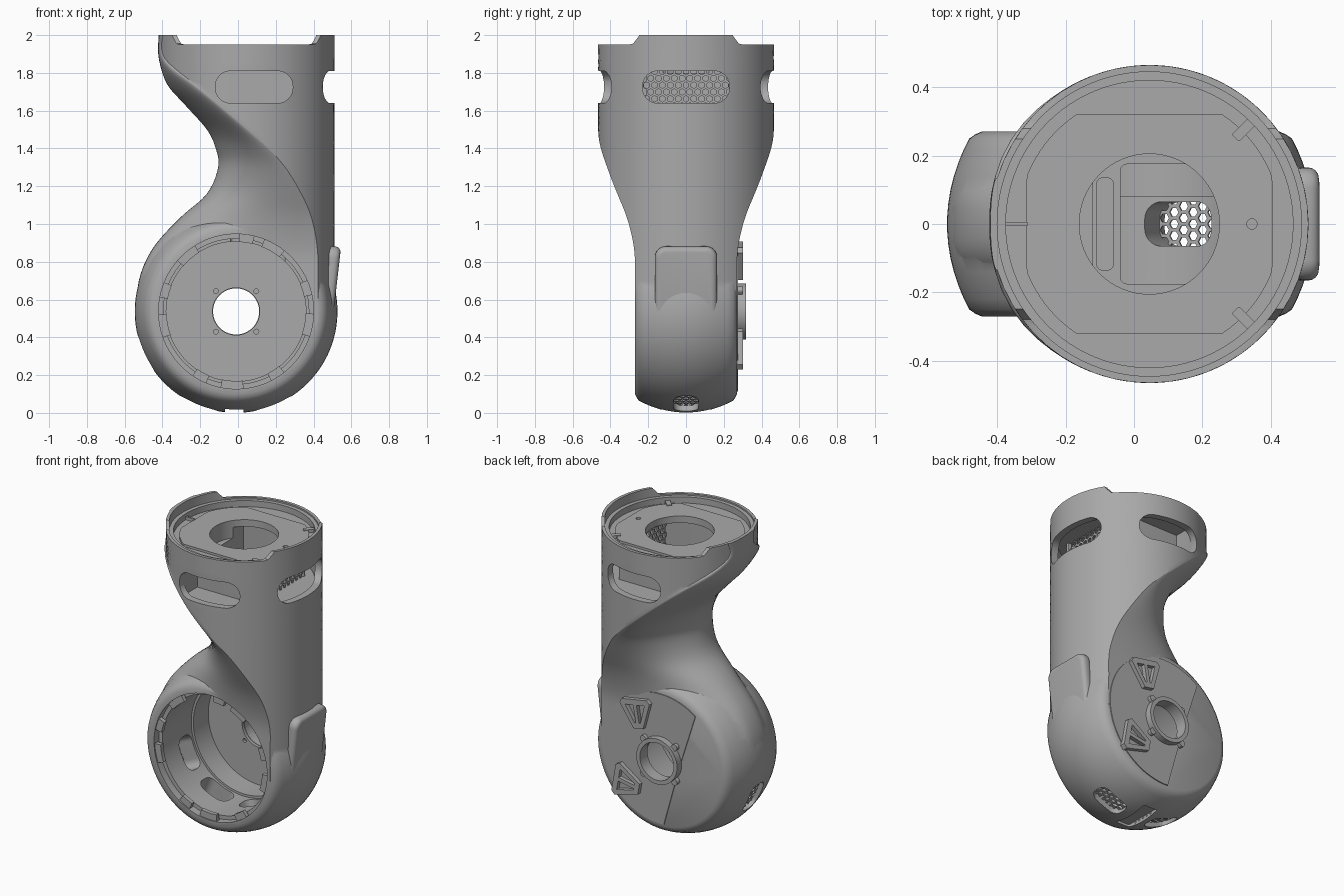
import bpy, bmesh, math
from math import sin, cos, pi, sqrt, radians
from mathutils import Matrix, Vector

if "Cube" in bpy.data.objects:
    bpy.data.objects.remove(bpy.data.objects["Cube"])

grey = bpy.data.materials.new("warm grey")
grey.use_nodes = True
grey.diffuse_color = (0.4, 0.4, 0.4, 1)
grey.node_tree.nodes["Principled BSDF"].inputs["Base Color"].default_value = (0.4, 0.4, 0.4, 1)

R, CX = 0.465, 0.045          # upper tube radius and axis
DX, DZ = -0.01, 0.537         # drum axis
FLAT = Matrix.Translation((CX, 0, 0))
FRONT = Matrix.Rotation(pi / 2, 4, 'X')                 # local z -> -y
SIDE = Matrix.Rotation(pi / 2, 4, 'Z') @ FRONT          # local z -> +x
DRUM = Matrix.Translation((DX, 0, DZ)) @ FRONT
BACK = Matrix.Translation((DX, 0, DZ)) @ Matrix.Rotation(pi, 4, 'Z') @ FRONT  # local z -> +y


def finish(name, bm, matrix=Matrix()):
    bm.transform(matrix)
    bmesh.ops.recalc_face_normals(bm, faces=bm.faces)
    mesh = bpy.data.meshes.new(name)
    bm.to_mesh(mesh)
    bm.free()
    mesh.materials.append(grey)
    ob = bpy.data.objects.new(name, mesh)
    bpy.context.collection.objects.link(ob)
    return ob


def skin(name, rings, matrix=Matrix()):
    """Closed solid through a stack of equal rings."""
    bm = bmesh.new()
    vs = [[bm.verts.new(p) for p in ring] for ring in rings]
    n = len(vs[0])
    for a, b in zip(vs, vs[1:]):
        for i in range(n):
            j = (i + 1) % n
            bm.faces.new((a[i], a[j], b[j], b[i]))
    bm.faces.new(vs[0])
    bm.faces.new(vs[-1])
    return finish(name, bm, matrix)


def prism(name, pts, lo, hi, matrix=Matrix()):
    return skin(name, [[(x, y, z) for x, y in pts] for z in (lo, hi)], matrix)


def circle(r, n=64, x=0, y=0):
    return [(x + r * cos(2 * pi * i / n), y + r * sin(2 * pi * i / n)) for i in range(n)]


def rounded(w, h, r, x=0, y=0, n=8):
    pts = []
    for q, (sx, sy) in enumerate(((1, 1), (-1, 1), (-1, -1), (1, -1))):
        for i in range(n + 1):
            a = (q + i / n) * pi / 2
            pts.append((x + sx * (w / 2 - r) + r * cos(a), y + sy * (h / 2 - r) + r * sin(a)))
    return pts


def sector(r0, r1, a, da, n=6):
    """Arc-shaped block outline around the origin."""
    angles = [a - da + 2 * da * i / n for i in range(n + 1)]
    return ([(r1 * cos(t), r1 * sin(t)) for t in angles]
            + [(r0 * cos(t), r0 * sin(t)) for t in reversed(angles)])


def apply(ob, kind, **settings):
    mod = ob.modifiers.new(kind, kind)
    for key, value in settings.items():
        setattr(mod, key, value)
    bpy.context.view_layer.objects.active = ob
    bpy.ops.object.modifier_apply(modifier=mod.name)


def boolean(ob, other, op='DIFFERENCE'):
    apply(ob, 'BOOLEAN', operation=op, solver='EXACT', object=other)
    bpy.data.objects.remove(other)


def hex_mesh(name, w, h, cell, matrix):
    """Perforated sheet made of hexagonal rings."""
    bm = bmesh.new()
    dx, dy = cell * sqrt(3), cell * 1.5
    for row in range(-int(h / 2 / dy), int(h / 2 / dy) + 1):
        for col in range(-int(w / 2 / dx), int(w / 2 / dx) + 1):
            c = Vector(((col + 0.5 * (row % 2)) * dx, row * dy, 0))
            loops = [[bm.verts.new(c + Vector((r * sin(k * pi / 3), r * cos(k * pi / 3), 0)))
                      for k in range(6)] for r in (cell, cell * 0.7)]
            for k in range(6):
                j = (k + 1) % 6
                bm.faces.new((loops[0][k], loops[0][j], loops[1][j], loops[1][k]))
    bmesh.ops.remove_doubles(bm, verts=bm.verts, dist=0.0005)
    ob = finish(name, bm, matrix)
    apply(ob, 'SOLIDIFY', thickness=0.008)
    return ob


# Tube that sweeps down through the neck: height, crease x, inner edge x, squareness
STATIONS = [(2.0, -.40, -.42, 2), (1.88, -.39, -.42, 2), (1.74, -.23, -.375, 1.5),
            (1.63, -.10, -.28, 1.45), (1.5, .05, -.165, 1.5), (1.4, .16, -.118, 1.6),
            (1.3, .25, -.105, 1.8), (1.16, .335, -.165, 2.0), (1.03, .39, -.31, 2.2),
            (.87, .42, -.452, 2.6), (.7, .423, -.525, 3), (.5, .423, -.54, 3)]


def section(z, xs, xl, n):
    ys = sqrt(R * R - (xs - CX) ** 2)
    end = math.atan2(ys, xs - CX)
    half = [(CX + R * cos(end * i / 24), R * sin(end * i / 24)) for i in range(25)]
    for i in range(1, 21):
        t = pi / 2 * i / 20
        half.append((xs - (xs - xl) * sin(t) ** (2 / n), ys * max(cos(t), 0) ** (2 / n)))
    half[-1] = (xl, 0)
    return [(x, y, z) for x, y in half + [(x, -y) for x, y in half[-2:0:-1]]]


def smooth_rows(rows, steps=5):
    rows = [Vector(r) for r in rows]
    for i in range(len(rows) - 1):
        a, b, c, d = rows[max(i - 1, 0)], rows[i], rows[i + 1], rows[min(i + 2, len(rows) - 1)]
        for k in range(steps):
            t = k / steps
            yield b + (c - a) * t / 2 + (a * 2 - b * 5 + c * 4 - d) * t * t / 2 \
                + (b * 3 - a - c * 3 + d) * t ** 3 / 2
    yield rows[-1]


body = skin("body_shell", [section(*row) for row in smooth_rows(STATIONS)])

# Barrel-sided drum with eased edges
levels = [-.27, -.262, -.25] + [-.22 + .04 * i for i in range(12)] + [.25, .262, .27]
drum = skin("drum", [[(x, y, s) for x, y in circle(
    .537 - .075 * (s / .27) ** 2 - .026 * max(0, (abs(s) - .245) / .025) ** 2, 128)] for s in levels], DRUM)
boolean(body, drum, 'UNION')

# Stepped rim, top recess and inner chambers
for s in (-1, 1):
    step = [(s * .24, 2.02), (s * .25, 1.995), (s * .28, 1.955), (s * .30, 1.95), (s * .6, 1.95), (s * .6, 2.02)]
    boolean(body, prism("rim_cut", step, -1, 1, SIDE))
boolean(body, prism("recess_cut", circle(.445, 96), 1.94, 2.1, FLAT))
boolean(body, prism("recess_cut", circle(.42, 96), 1.90, 2.1, FLAT))
boolean(body, prism("hole_cut", circle(.205), 1.8, 2.1, FLAT))
chamber = [(max(x, -.165), y) for x, y in circle(.42, 96)]
chamber = [p for i, p in enumerate(chamber) if p[0] > -.165 or chamber[i - 1][0] > -.165 or chamber[(i + 1) % 96][0] > -.165]
boolean(body, prism("chamber_cut", chamber, 1.62, 1.87, FLAT))
boolean(body, prism("shaft_cut", rounded(.29, .35, .02, .105), .75, 1.7))
boolean(body, prism("pocket_cut", rounded(.05, .27, .02, -.085), 1.5, 1.7))

# Drum cavity, mouth and axle hole
boolean(body, prism("cavity_cut", circle(.37, 96), -.235, .4, DRUM))
boolean(body, prism("cavity_cut", circle(.385, 96), -.08, .4, DRUM))
boolean(body, prism("mouth_cut", circle(.41, 96), .22, .4, DRUM))
boolean(body, prism("axle_cut", circle(.125), -.4, .4, DRUM))
for sx in (-1, 1):
    for sy in (-1, 1):
        boolean(body, prism("screw_cut", circle(.013, 12, sx * .107, sy * .107), -.4, 0, DRUM))

# Windows around the tube, with a grille set deep behind the side one
window = rounded(.41, .17, .08, .085, 1.725)
boolean(body, prism("window_cut", window, .3, .6, FRONT))
boolean(body, prism("window_cut", window, -.6, -.3, FRONT))
boolean(body, prism("window_cut", rounded(.46, .17, .08, 0, 1.725), .3, .6, SIDE))
hex_mesh("window_grille", .48, .22, .024, Matrix.Translation((.31, 0, 1.735)) @ SIDE)

# Vents around the lower drum
for angle in (22, -22, -65):
    frame = Matrix.Translation((DX, 0, DZ)) @ Matrix.Rotation(radians(90 - angle), 4, 'Y') @ SIDE
    boolean(body, prism("vent_cut", rounded(.13, .21, .05), .3, .6, frame))
    hex_mesh("vent_grille", .15, .24, .020, frame @ Matrix.Translation((0, 0, .495)))
boolean(body, prism("notch_cut", rounded(.10, .26, .01, -.02), -.1, .035))

# Inner partitions and top mounting plate
parts = []
for s in (-1, 1):
    parts.append(prism("inner_wall", rounded(.44, .02, .005, .095, s * .24), 1.6, 1.88))
outline = [(max(-.36, min(.36, x)), max(-.32, min(.32, y))) for x, y in circle(.385, 96)]
plate = prism("mounting_plate", outline, 1.89, 1.915, FLAT)
boolean(plate, prism("hole_cut", circle(.205), 1.8, 2.0, FLAT))
boolean(plate, prism("pin_cut", circle(.015, 16, .30), 1.8, 2.0, FLAT))
parts.append(plate)
for a in (45, -45, 180):
    turn = FLAT @ Matrix.Rotation(radians(a), 4, 'Z')
    parts.append(prism("rim_rib", rounded(.08, .03 if a < 90 else .012, .005, .395), 1.89, 1.92, turn))

# Locking tabs inside the mouth
for i in range(10):
    a = radians(i * 36 + 18 + 8 * sin(i * 2.3))
    parts.append(prism("locking_tab", sector(.368, .415, a, .10 + .05 * (i % 2)), .235, .262, DRUM))

# Side pad that sinks into the drum at its lower end
lean = Matrix.Translation((.50, 0, .5)) @ Matrix.Rotation(.115, 4, 'Y') @ SIDE
pad = prism("side_pad", rounded(.33, .50, .06, 0, .13), -.07, .002, lean)
apply(pad, 'BEVEL', width=.028, segments=4, limit_method='ANGLE', angle_limit=radians(50))
parts.append(pad)

# Back cover: thin cover half, axle collar with ears, two brackets
cover = prism("back_cover", circle(.425, 96), .265, .276, BACK)
boolean(cover, prism("cover_cut", [(.30, .5), (.14, 0), (.0, -.5), (.6, -.5), (.6, .5)], .2, .3, BACK))
boolean(cover, prism("cover_hole", circle(.125), .2, .4, BACK))
parts.append(cover)
collar = prism("axle_collar", circle(.148), .255, .318, BACK)
for k in range(4):
    turn = BACK @ Matrix.Rotation(pi / 4 + k * pi / 2, 4, 'Z')
    boolean(collar, prism("ear", rounded(.06, .04, .018, .15), .255, .300, turn), 'UNION')
boolean(collar, prism("collar_hole", circle(.122), .2, .4, BACK))
parts.append(collar)
for (px, py), turn in (((-.16, .26), 10), ((-.23, -.21), 80)):
    frame = BACK @ Matrix.Translation((px, py, 0)) @ Matrix.Rotation(radians(turn), 4, 'Z')
    shape = [(-.11, .07), (-.09, .095), (.09, .095), (.11, .07), (.035, -.09), (-.035, -.09)]
    bracket = prism("back_bracket", shape, .26, .303, frame)
    for s in (-1, 1):
        slot = [(s * .012, .06), (s * .07, .06), (s * .022, -.055), (s * .012, -.055)]
        boolean(bracket, prism("slot", slot, .275, .4, frame))
    parts.append(bracket)

for ob in [body] + parts:
    bpy.ops.object.select_all(action='DESELECT')
    ob.select_set(True)
    bpy.context.view_layer.objects.active = ob
    bpy.ops.object.shade_smooth_by_angle(angle=radians(28))
